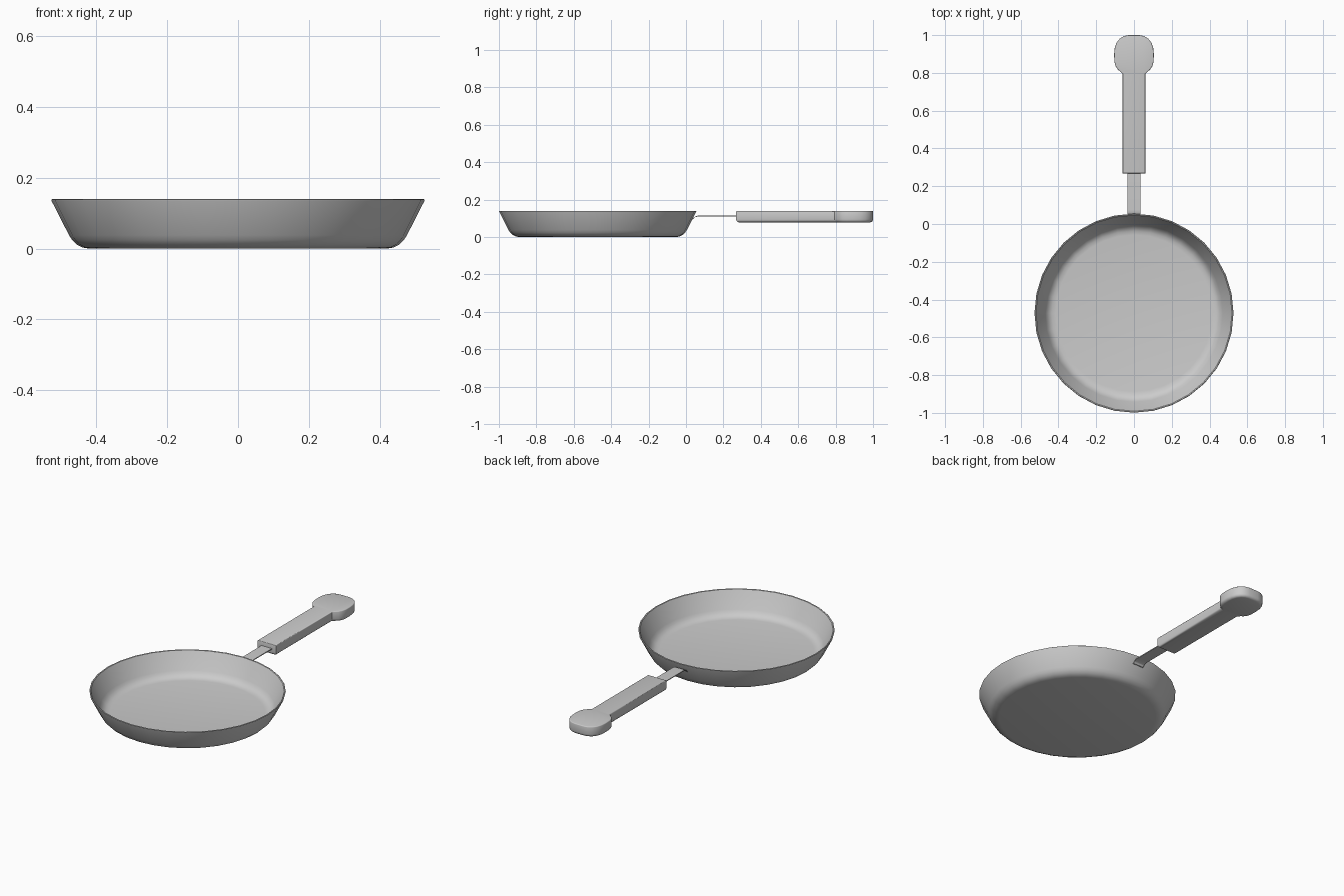
import bpy, bmesh, math

if "Cube" in bpy.data.objects:
    bpy.data.objects.remove(bpy.data.objects["Cube"])

PAN_Y = -0.472


def finish(name, bm, angle=35):
    bmesh.ops.recalc_face_normals(bm, faces=bm.faces)
    mesh = bpy.data.meshes.new(name)
    bm.to_mesh(mesh)
    bm.free()
    ob = bpy.data.objects.new(name, mesh)
    bpy.context.collection.objects.link(ob)
    bpy.ops.object.select_all(action='DESELECT')
    ob.select_set(True)
    bpy.context.view_layer.objects.active = ob
    bpy.ops.object.shade_smooth_by_angle(angle=math.radians(angle))
    return ob


def lathe(name, profile, cy, steps=32):
    bm = bmesh.new()
    vs = [bm.verts.new((r, 0, z)) for r, z in profile]
    es = [bm.edges.new(p) for p in zip(vs, vs[1:])]
    bmesh.ops.spin(bm, geom=vs + es, axis=(0, 0, 1), cent=(0, 0, 0),
                   angle=math.tau, steps=steps, use_duplicate=False)
    bmesh.ops.remove_doubles(bm, verts=bm.verts, dist=1e-4)
    bmesh.ops.translate(bm, verts=bm.verts, vec=(0, cy, 0))
    return finish(name, bm)


# Pan body: outer wall, rim, inner wall and floor
lathe("pan_body", [
    (0, 0), (0.42, 0), (0.438, 0.003), (0.455, 0.011), (0.468, 0.024),
    (0.477, 0.038), (0.526, 0.134), (0.527, 0.138), (0.524, 0.140),
    (0.519, 0.138), (0.470, 0.041), (0.461, 0.027), (0.449, 0.016),
    (0.435, 0.009), (0.415, 0.006), (0, 0.006)], PAN_Y)

# Metal strip bending down onto the pan wall
bm = bmesh.new()
path = [(0.30, 0.115), (0.075, 0.115), (0.062, 0.114), (0.051, 0.110),
        (0.043, 0.104), (0.037, 0.094)]
path += [(0.032, 0.094), (0.038, 0.101), (0.048, 0.106),
         (0.061, 0.109), (0.075, 0.110), (0.30, 0.110)]
face = bm.faces.new([bm.verts.new((-0.034, y, z)) for y, z in path])
ext = bmesh.ops.extrude_face_region(bm, geom=[face])
bmesh.ops.translate(bm, vec=(0.068, 0, 0),
                    verts=[v for v in ext['geom'] if isinstance(v, bmesh.types.BMVert)])
finish("handle_strip", bm)

# Grip with flared round end, softer on the underside
half = [(0.060, 0.268), (0.060, 0.795), (0.070, 0.805), (0.085, 0.817),
        (0.097, 0.835), (0.104, 0.860), (0.105, 0.900), (0.102, 0.932),
        (0.092, 0.960), (0.075, 0.982), (0.053, 0.995), (0.028, 1.0)]
outline = half + [(-x, y) for x, y in reversed(half)]
bm = bmesh.new()
face = bm.faces.new([bm.verts.new((x, y, 0.078)) for x, y in outline])
ext = bmesh.ops.extrude_face_region(bm, geom=[face])
bmesh.ops.translate(bm, vec=(0, 0, 0.062),
                    verts=[v for v in ext['geom'] if isinstance(v, bmesh.types.BMVert)])
bmesh.ops.recalc_face_normals(bm, faces=bm.faces)
for level, width in ((0.078, 0.016), (0.140, 0.005)):
    rim = [e for e in bm.edges if all(abs(v.co.z - level) < 1e-4 for v in e.verts)]
    bmesh.ops.bevel(bm, geom=rim, offset=width, segments=3, profile=0.5,
                    affect='EDGES', clamp_overlap=True)
finish("handle_grip", bm, 40)
